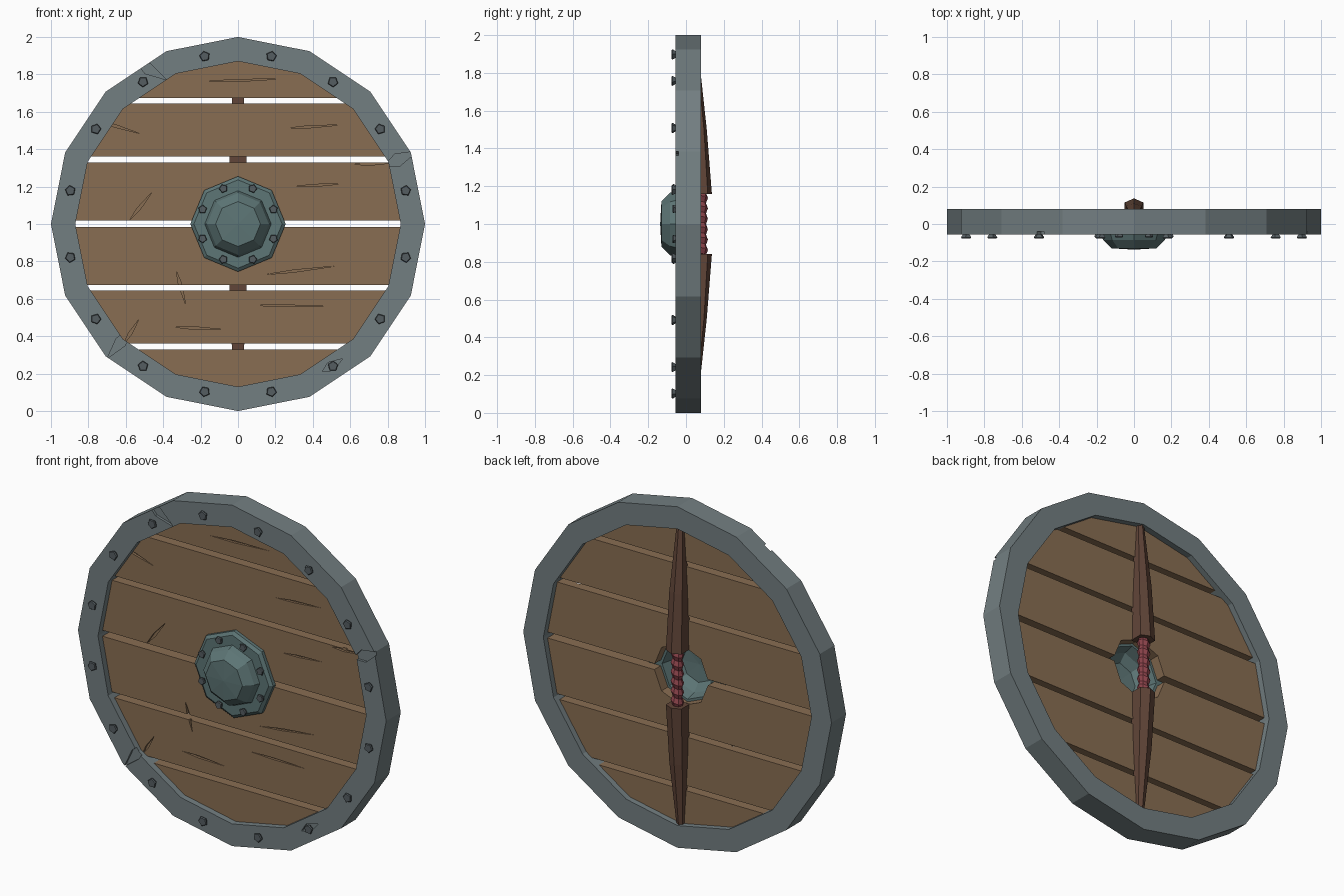
import bpy, bmesh
from math import sin, cos, tau, hypot
from mathutils import Vector

if "Cube" in bpy.data.objects:
    bpy.data.objects.remove(bpy.data.objects["Cube"])


def material(name, rgb):
    m = bpy.data.materials.new(name)
    m.diffuse_color = (*rgb, 1)
    m.use_nodes = True
    m.node_tree.nodes["Principled BSDF"].inputs["Base Color"].default_value = m.diffuse_color
    return m


STEEL = material("steel", (0.17, 0.21, 0.22))
BOSS = material("boss_steel", (0.11, 0.18, 0.18))
RIVET = material("rivet_steel", (0.09, 0.11, 0.12))
WOOD = material("plank_wood", (0.25, 0.155, 0.085))
DARK = material("dark_wood", (0.12, 0.06, 0.04))
RED = material("red_wrap", (0.28, 0.06, 0.075))


def finish(bm, name, mat=None):
    bmesh.ops.remove_doubles(bm, verts=bm.verts, dist=1e-5)
    bmesh.ops.recalc_face_normals(bm, faces=bm.faces)
    me = bpy.data.meshes.new(name)
    bm.to_mesh(me)
    bm.free()
    ob = bpy.data.objects.new(name, me)
    ob.location.z = 1
    bpy.context.collection.objects.link(ob)
    if mat:
        me.materials.append(mat)
    return ob


def loft(bm, rings, wrap=False, caps=False):
    vs = [[bm.verts.new(p) for p in r] for r in rings]
    n = len(vs[0])
    for i in range(len(vs) if wrap else len(vs) - 1):
        a, b = vs[i], vs[(i + 1) % len(vs)]
        for j in range(n):
            k = (j + 1) % n
            bm.faces.new((a[j], a[k], b[k], b[j]))
    if caps:
        bm.faces.new(vs[0])
        bm.faces.new(vs[-1])


def circle(r, y, n, cx=0, cz=0, phase=0):
    return [(cx + r * sin(phase + tau * i / n), y, cz + r * cos(phase + tau * i / n))
            for i in range(n)]


def lathe(name, profile, n, mat, wrap=False):
    bm = bmesh.new()
    loft(bm, [circle(r, y, n) for r, y in profile], wrap)
    return finish(bm, name, mat)


def blades(bm, cuts, y0, y1):
    # lens-shaped slivers used to carve cracks and dents
    for x0, z0, x1, z1, w in cuts:
        d = hypot(x1 - x0, z1 - z0)
        nx, nz = -(z1 - z0) / d * w, (x1 - x0) / d * w
        mx, mz = x0 * 0.6 + x1 * 0.4, z0 * 0.6 + z1 * 0.4
        pts = [(x0, z0), (mx + nx, mz + nz), (x1, z1), (mx - nx, mz - nz)]
        loft(bm, [[(x, y, z) for x, z in pts] for y in (y0, y1)], caps=True)


def carve(ob, cutter):
    cutter.hide_render = True
    cutter.display_type = 'WIRE'
    mod = ob.modifiers.new("carve", 'BOOLEAN')
    mod.operation = 'DIFFERENCE'
    mod.solver = 'EXACT'
    mod.object = cutter


def rivets(name, count, radius, y0, y1, size):
    bm = bmesh.new()
    for i in range(count):
        a = tau * (i + 0.5) / count
        x, z = radius * sin(a), radius * cos(a)
        loft(bm, [circle(size * 0.65, y0, 5, x, z, a), circle(size, y1 + 0.006, 5, x, z, a),
                  circle(size * 0.85, y1, 5, x, z, a)], caps=True)
    return finish(bm, name, RIVET)


# rim: 16-sided band with dents carved in its front
rim = lathe("rim", [(1.0, -0.055), (1.0, 0.08), (0.87, 0.08), (0.87, -0.055)], 16, STEEL, True)
bm = bmesh.new()
blades(bm, [(0.78, 0.31, 0.96, 0.39, 0.035), (-0.55, 0.87, -0.38, 0.77, 0.03),
            (-0.70, -0.72, -0.52, -0.50, 0.03), (0.45, -0.79, 0.56, -0.72, 0.025)],
       -0.08, -0.04)
carve(rim, finish(bm, "rim_dent_cutter"))
rivets("rim_rivets", 16, 0.914, -0.056, -0.077, 0.029)

# cutter for the plank cracks and the hand hole
bm = bmesh.new()
blades(bm, [(-0.17, 0.762, 0.22, 0.775, 0.006), (0.26, 0.512, 0.55, 0.53, 0.006),
            (-0.74, 0.55, -0.53, 0.485, 0.007), (0.30, 0.20, 0.56, 0.215, 0.006),
            (-0.58, 0.02, -0.46, 0.17, 0.009), (-0.33, -0.25, -0.28, -0.43, 0.009),
            (0.09, -0.435, 0.46, -0.44, 0.005), (-0.35, -0.55, -0.07, -0.565, 0.007),
            (0.15, -0.27, 0.52, -0.225, 0.006), (-0.61, -0.64, -0.53, -0.51, 0.009),
            (0.62, 0.32, 0.81, 0.325, 0.009)], -0.05, -0.003)
loft(bm, [circle(0.18, y, 8) for y in (-0.06, 0.1)], caps=True)
plank_cutter = finish(bm, "plank_cutter")

# planks: slices of the 16-sided disc
for i, (lo, hi) in enumerate([(0.675, 0.9), (0.36, 0.645), (0.02, 0.33),
                              (-0.325, -0.015), (-0.64, -0.355), (-0.9, -0.67)]):
    bm = bmesh.new()
    loft(bm, [circle(0.885, y, 16) for y in (-0.018, 0.045)], caps=True)
    for z, s in ((hi, 1), (lo, -1)):
        cut = bmesh.ops.bisect_plane(bm, geom=bm.verts[:] + bm.edges[:] + bm.faces[:],
                                     plane_co=(0, 0, z), plane_no=(0, 0, s), clear_outer=True)
        edges = [e for e in cut["geom_cut"] if isinstance(e, bmesh.types.BMEdge)]
        if edges:
            bmesh.ops.contextual_create(bm, geom=edges)
    carve(finish(bm, f"plank_{i + 1}", WOOD), plank_cutter)

# boss: hollow eight-sided dome with a flange
lathe("boss", [(0, -0.137), (0.12, -0.13), (0.165, -0.085), (0.178, -0.052), (0.236, -0.052),
               (0.255, -0.038), (0.255, -0.014), (0.165, -0.014), (0.15, -0.075),
               (0.105, -0.115), (0, -0.122)], 8, BOSS)
rivets("boss_rivets", 8, 0.205, -0.05, -0.072, 0.024)

# back bars: ridged, tapering away from the grip, mirrored up and down
for name, s in (("upper_back_bar", 1), ("lower_back_bar", -1)):
    bm = bmesh.new()
    loft(bm, [[(-w, 0.035, z * s), (w, 0.035, z * s), (w, side, z * s), (0, top, z * s),
               (-w, side, z * s)]
              for z, w, side, top in ((0.16, 0.05, 0.115, 0.137), (0.5, 0.042, 0.095, 0.11),
                                      (0.87, 0.02, 0.06, 0.07))], caps=True)
    finish(bm, name, DARK)

# grip: slanted cord turns
bm = bmesh.new()
turns, low, high = 6, -0.165, 0.165
rings = []
for i in range(turns * 2 + 1):
    r = 0.036 if i % 2 else 0.026
    z = low + (high - low) * i / (turns * 2)
    ring = []
    for j in range(8):
        a = tau * j / 8
        x = r * cos(a)
        ring.append((x, 0.08 + r * sin(a), z + x * 0.35))
    rings.append(ring)
loft(bm, rings, caps=True)
finish(bm, "grip", RED)
